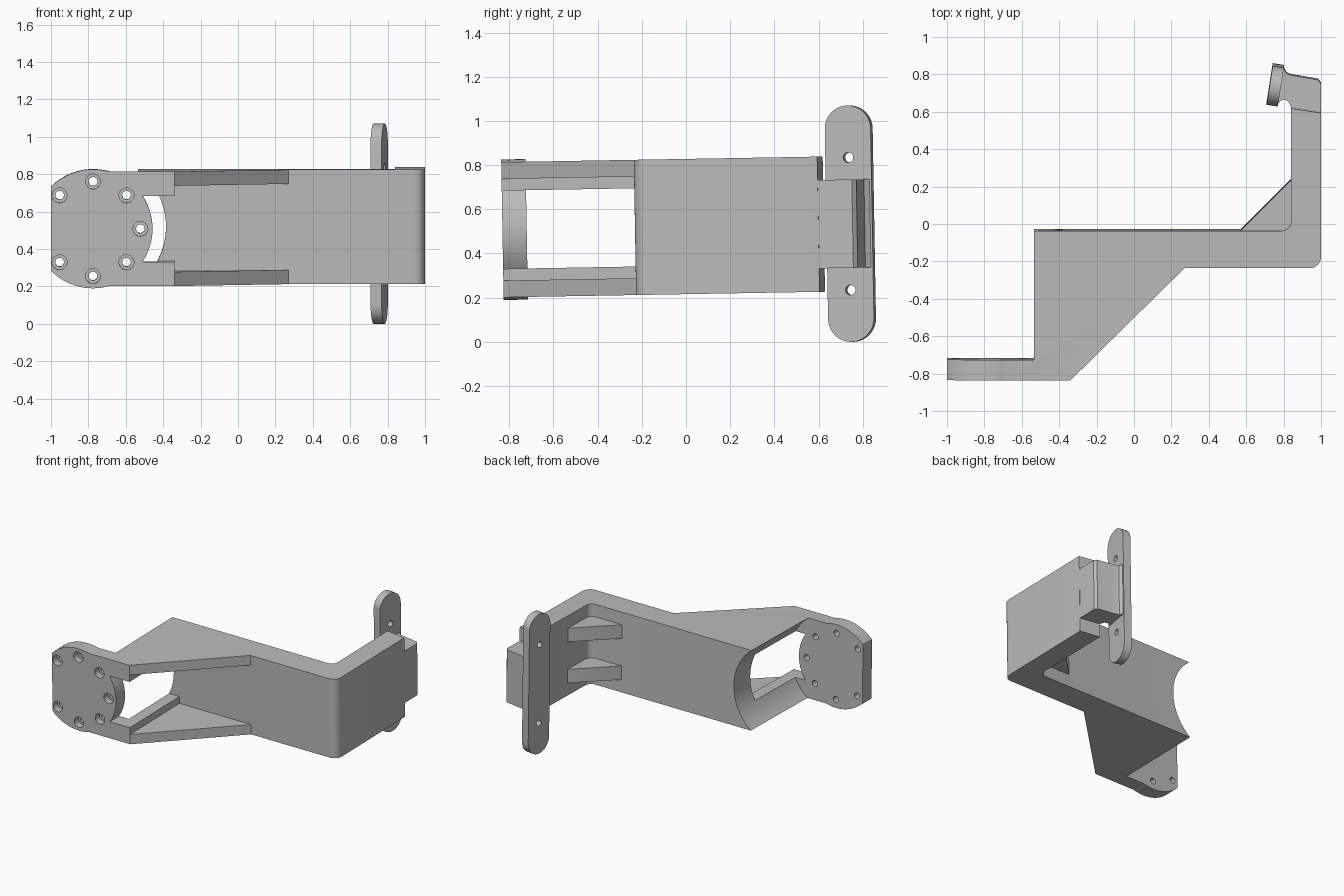
import bpy, bmesh
from math import sin, cos, pi, radians
from mathutils import Matrix, Vector

cube = bpy.data.objects.get("Cube")
if cube:
    bpy.data.objects.remove(cube, do_unlink=True)

grey = bpy.data.materials.new("plain grey")
grey.use_nodes = True
grey.diffuse_color = (0.5, 0.5, 0.5, 1)
grey.node_tree.nodes["Principled BSDF"].inputs["Base Color"].default_value = (0.5, 0.5, 0.5, 1)

HALF = 0.306          # half height of the main arm
FX = -0.775           # flange axis
FRONT, FLANGE_BACK = -0.84, -0.73
WALL_F, WALL_B = -0.24, -0.04


def prism(name, pts, low, high, matrix=Matrix()):
    """Extrude a flat outline from z=low to z=high, then place it."""
    bm = bmesh.new()
    face = bm.faces.new([bm.verts.new((x, y, low)) for x, y in pts])
    top = bmesh.ops.extrude_face_region(bm, geom=[face])["geom"]
    bmesh.ops.translate(bm, vec=(0, 0, high - low),
                        verts=[v for v in top if isinstance(v, bmesh.types.BMVert)])
    bmesh.ops.recalc_face_normals(bm, faces=bm.faces)
    bm.transform(matrix)
    mesh = bpy.data.meshes.new(name)
    bm.to_mesh(mesh)
    bm.free()
    mesh.materials.append(grey)
    obj = bpy.data.objects.new(name, mesh)
    bpy.context.collection.objects.link(obj)
    return obj


def arc(cx, cy, r, a, b, n=8):
    return [(cx + r * cos(radians(a + (b - a) * i / n)),
             cy + r * sin(radians(a + (b - a) * i / n))) for i in range(n + 1)]


def rod(x, z, r, y0, y1, n=32):
    """Cylinder running along y."""
    return prism("rod", arc(0, 0, r, 0, 360 * (n - 1) / n, n - 1), -y1, -y0,
                 Matrix.Translation((x, 0, z)) @ Matrix.Rotation(pi / 2, 4, "X"))


def box(x0, x1, y0, y1, h):
    return prism("box", [(x0, y0), (x1, y0), (x1, y1), (x0, y1)], -h, h)


def boolean(obj, other, mode="DIFFERENCE"):
    mod = obj.modifiers.new("boolean", "BOOLEAN")
    mod.operation, mod.solver, mod.object = mode, "EXACT", other
    bpy.context.view_layer.objects.active = obj
    bpy.ops.object.modifier_apply(modifier=mod.name)
    bpy.data.objects.remove(other, do_unlink=True)


# Main bracket: stepped outline seen from above
outline = [(FX, FRONT), (-0.34, FRONT), (0.27, WALL_F)]
outline += arc(0.94, -0.18, 0.06, -90, 0)
outline += [(1.0, 0.59), (0.84, 0.615)]
outline += arc(0.79, 0.01, 0.05, 0, -90)
outline += [(FX, WALL_B)]
bracket = prism("bracket_arm", outline, -HALF, HALF)

# Open middle between the upper and lower plates, and the round motor clearance
boolean(bracket, box(-0.9, -0.3, -0.95, WALL_F, 0.177))
boolean(bracket, box(-0.34, 0.4, -0.95, WALL_F, 0.23))
boolean(bracket, rod(FX, 0, 0.39, FLANGE_BACK, 0.2, 80))

# Round mounting flange with one flat side
flange = rod(FX, 0, 0.318, FRONT, FLANGE_BACK, 80)
boolean(flange, box(-1.3, -1.0, -1.0, -0.5, 0.5))
boolean(bracket, flange, "UNION")

# Counterbored screw holes around the flange
for i in range(-3, 4):
    x, z = FX + 0.253 * cos(i * pi / 4), 0.253 * sin(i * pi / 4)
    boolean(bracket, rod(x, z, 0.023, -0.95, -0.6, 24))
    boolean(bracket, rod(x, z, 0.04, -0.95, FRONT + 0.05, 24))

# Pair of corner gussets
parts = [bracket]
for side, name in ((1, "upper_gusset"), (-1, "lower_gusset")):
    low, high = sorted((side * 0.105, side * 0.21))
    parts.append(prism(name, [(0.57, WALL_B), (0.56, -0.06), (0.86, -0.06),
                              (0.86, 0.23), (0.84, 0.23)], low, high))

# Narrow neck with filleted joint to the end bar
neck = [(0.76, 0.64), (0.772, 0.64), (0.785, 0.655), (0.805, 0.66), (0.825, 0.65),
        (0.838, 0.625), (0.842, 0.55), (0.998, 0.55), (1.0, 0.745), (0.985, 0.765),
        (0.84, 0.79), (0.815, 0.80), (0.802, 0.825), (0.77, 0.82)]
parts.append(prism("neck", neck, -0.2, 0.2))

# Upright end bar: rounded slot shape, turned slightly, with two screw holes
R, LENGTH = 0.105, 0.535
slot = arc(0, LENGTH - R, R, 0, 180, 20) + arc(0, R - LENGTH, R, 180, 360, 20)
axes = Matrix(((0, 0, 1), (1, 0, 0), (0, 1, 0))).to_4x4()
place = Matrix.Translation((0.755, 0.735, 0)) @ Matrix.Rotation(radians(-9), 4, "Z") @ axes
bar = prism("end_bar", slot, -0.03, 0.03, place)
for z in (-0.3, 0.3):
    boolean(bar, prism("hole", arc(0, z, 0.023, 0, 345, 23), -0.1, 0.1, place))
parts.append(bar)

# Slight overall lean, lift to the ground and smooth the curved faces
lean = Matrix.Translation((0, 0.009, 0.523)) @ Matrix.Rotation(radians(1), 4, "X")
for part in parts:
    part.data.transform(lean)
    bpy.ops.object.select_all(action="DESELECT")
    part.select_set(True)
    bpy.context.view_layer.objects.active = part
    bpy.ops.object.shade_smooth_by_angle(angle=radians(30))
low = min(v.co.z for p in parts for v in p.data.vertices)
for part in parts:
    part.data.transform(Matrix.Translation((0, 0, -low)))
